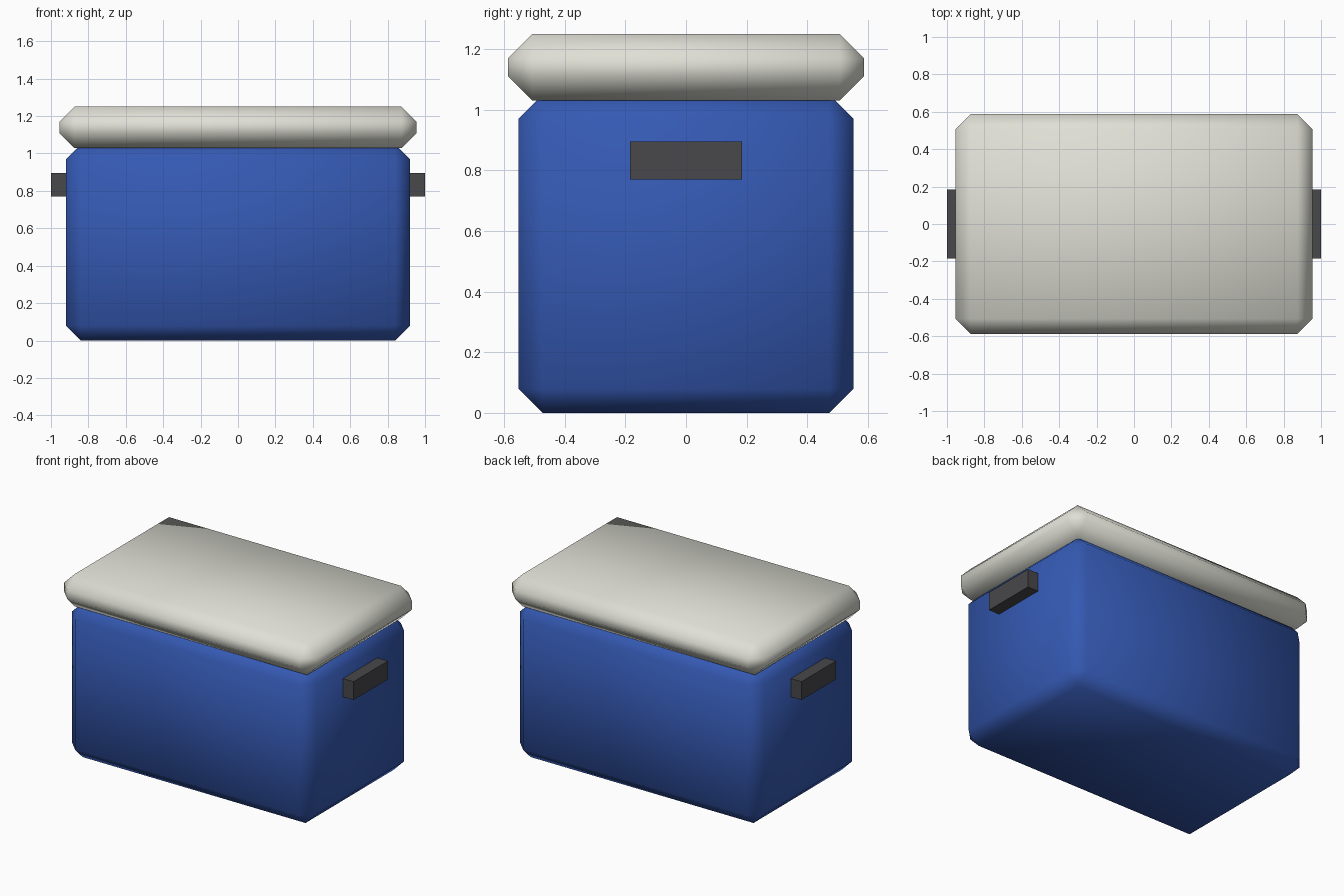
import bpy

if "Cube" in bpy.data.objects:
    bpy.data.objects.remove(bpy.data.objects["Cube"], do_unlink=True)


def make_material(name, rgb):
    mat = bpy.data.materials.new(name)
    mat.use_nodes = True
    mat.diffuse_color = (*rgb, 1)
    bsdf = next(n for n in mat.node_tree.nodes if n.type == "BSDF_PRINCIPLED")
    bsdf.inputs["Base Color"].default_value = (*rgb, 1)
    return mat


def make_box(name, low, high, mat, chamfer=0):
    """Box between two corners, optionally with softly shaded chamfers."""
    size = [h - l for l, h in zip(low, high)]
    centre = [(h + l) / 2 for l, h in zip(low, high)]
    bpy.ops.mesh.primitive_cube_add(size=1, location=centre)
    obj = bpy.context.object
    obj.name = name
    obj.scale = size
    bpy.ops.object.transform_apply(location=False, rotation=False, scale=True)
    obj.data.materials.append(mat)
    if chamfer:
        bevel = obj.modifiers.new("Chamfer", "BEVEL")
        bevel.width = chamfer
        bevel.segments = 1
        bpy.ops.object.shade_smooth()
    return obj


blue = make_material("blue plastic", (0.035, 0.10, 0.45))
cream = make_material("pale grey plastic", (0.74, 0.74, 0.67))
dark = make_material("dark grey plastic", (0.065, 0.065, 0.072))

# Chest and overhanging lid
make_box("chest_body", (-0.92, -0.553, 0), (0.92, 0.553, 1.05), blue, 0.08)
make_box("lid", (-0.955, -0.587, 1.03), (0.955, 0.587, 1.25), cream, 0.08)

# Side handles, sunk slightly into the body
for side, name in ((1, "left_handle"), (-1, "right_handle")):
    xs = sorted((side * 0.88, side))
    make_box(name, (xs[0], -0.185, 0.77), (xs[1], 0.185, 0.895), dark)
